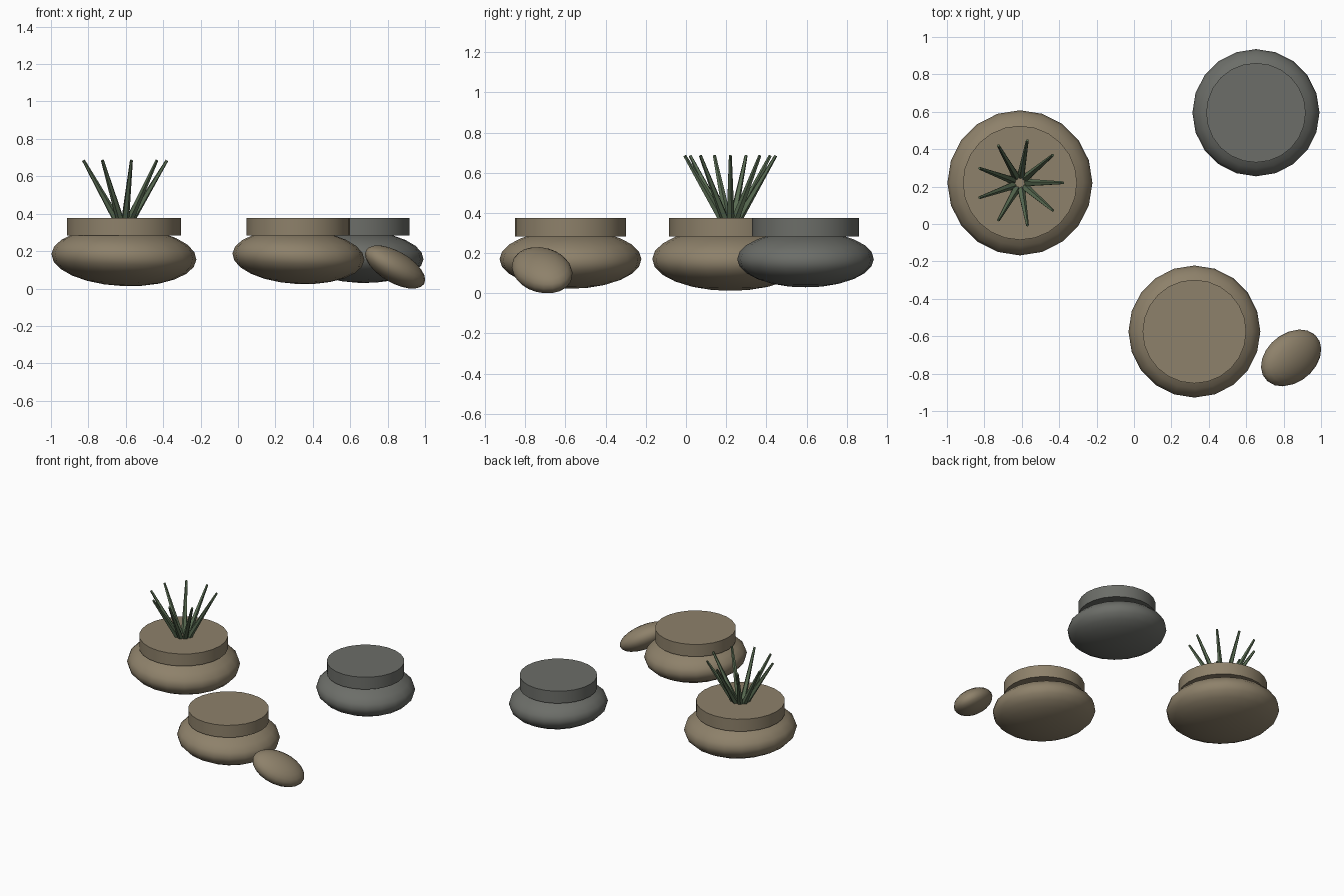
import bpy
import math
from mathutils import Matrix, Vector

cube = bpy.data.objects.get("Cube")
if cube:
    bpy.data.objects.remove(cube, do_unlink=True)


def make_material(name, rgb):
    mat = bpy.data.materials.new(name)
    mat.use_nodes = True
    mat.diffuse_color = (*rgb, 1)
    mat.node_tree.nodes["Principled BSDF"].inputs["Base Color"].default_value = (*rgb, 1)
    return mat


sandstone = make_material("sandstone_brown", (0.27, 0.22, 0.145))
slate = make_material("slate_grey", (0.15, 0.155, 0.14))
leaf = make_material("leaf_green", (0.10, 0.15, 0.085))


def finish(name, mat, smooth=True):
    obj = bpy.context.object
    obj.name = name
    obj.data.materials.append(mat)
    if smooth:
        bpy.ops.object.shade_smooth_by_angle(angle=math.radians(40))
    return obj


def rock(name, centre, radii, rotation, mat):
    bpy.ops.mesh.primitive_uv_sphere_add(segments=20, ring_count=12, radius=1)
    obj = finish(name, mat)
    obj.data.transform(rotation.to_4x4() @ Matrix.Diagonal((*radii, 1)))
    obj.location = centre
    return obj


def stepping_stone(name, x, y, radius, cap_radius, height, tilt, mat):
    # Rounded boulder, leaning slightly, under a level disc
    rock(name + "_boulder", (x, y, 0.17), (radius, radius, height),
         Matrix.Rotation(tilt, 3, "Y"), mat)
    bpy.ops.mesh.primitive_cylinder_add(vertices=24, radius=cap_radius, depth=0.092,
                                        location=(x, y, 0.33))
    finish(name + "_cap", mat)


stepping_stone("planted_stone", -0.61, 0.22, 0.388, 0.305, 0.157, 0.04, sandstone)
stepping_stone("front_stone", 0.323, -0.575, 0.353, 0.277, 0.146, 0.05, sandstone)
stepping_stone("back_stone", 0.652, 0.595, 0.34, 0.266, 0.14, 0.04, slate)

# Small tilted pebble leaning by the front stone
long_axis = Vector((0.76, 0.494, -0.421)).normalized()
short_axis = long_axis.cross(Vector((0.394, -0.857, -0.33))).normalized()
if short_axis.z < 0:
    short_axis.negate()
mid_axis = short_axis.cross(long_axis)
axes = Matrix((long_axis, mid_axis, short_axis)).transposed()
rock("pebble", (0.84, -0.716, 0.115), (0.192, 0.137, 0.083), axes, sandstone)

# Ring of tapered blades fanning out of the planted stone
root = Vector((-0.61, 0.22, 0.30))
BLADES = 9
for i in range(BLADES):
    angle = math.tau * i / BLADES
    tip = root + Vector((0.23 * math.cos(angle), 0.23 * math.sin(angle), 0.385))
    span = tip - root
    bpy.ops.mesh.primitive_cone_add(vertices=5, radius1=0.024, radius2=0.008,
                                    depth=span.length, location=(root + tip) / 2,
                                    rotation=(0, span.angle(Vector((0, 0, 1))), angle))
    finish(f"grass_blade_{i + 1}", leaf, smooth=False)
